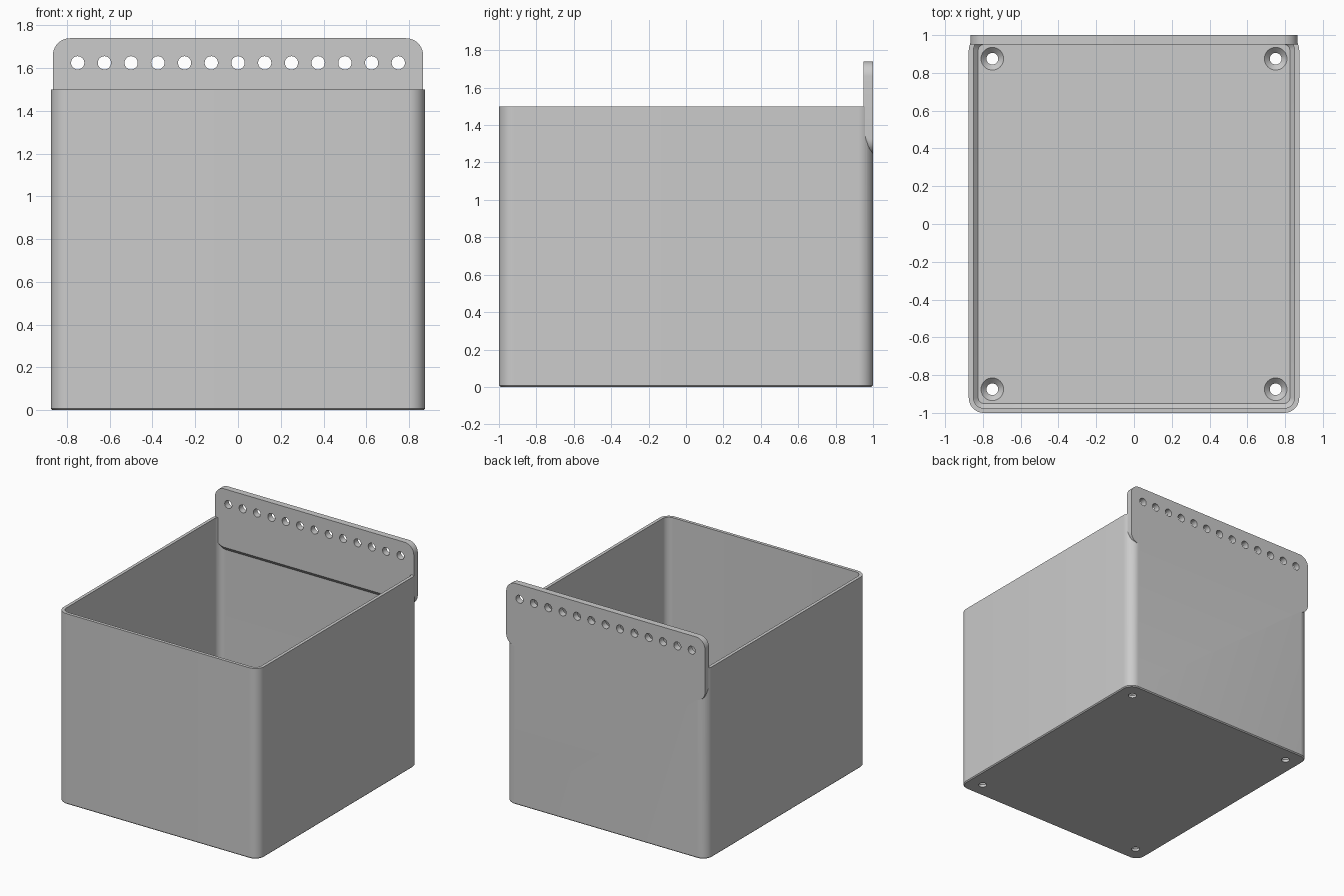
import bpy, bmesh, math
from mathutils import Matrix

if "Cube" in bpy.data.objects:
    bpy.data.objects.remove(bpy.data.objects["Cube"])

grey = bpy.data.materials.new("plain grey")
grey.use_nodes = True
grey.diffuse_color = (0.6, 0.6, 0.6, 1)
grey.node_tree.nodes["Principled BSDF"].inputs["Base Color"].default_value = (0.6, 0.6, 0.6, 1)


def rounded_rect(hx, hy, r, cy=0, steps=10):
    """Outline of a rectangle with round corners, counter-clockwise."""
    points = []
    for quarter, (sx, sy) in enumerate([(1, 1), (-1, 1), (-1, -1), (1, -1)]):
        for i in range(steps + 1):
            a = math.pi / 2 * (quarter + i / steps)
            points.append((sx * (hx - r) + r * math.cos(a),
                           cy + sy * (hy - r) + r * math.sin(a)))
    return points


def circle(x, y, r, sides=32):
    return [(x + r * math.cos(math.tau * i / sides),
             y + r * math.sin(math.tau * i / sides)) for i in range(sides)]


def loft(name, rings, matrix=None):
    """Closed solid through a list of (outline, height) rings."""
    bm = bmesh.new()
    loops = [[bm.verts.new((x, y, z)) for x, y in outline] for outline, z in rings]
    for low, high in zip(loops, loops[1:]):
        for i in range(len(low)):
            j = (i + 1) % len(low)
            bm.faces.new((low[i], low[j], high[j], high[i]))
    bm.faces.new(loops[0][::-1])
    bm.faces.new(loops[-1])
    if matrix:
        bm.transform(matrix)
    bmesh.ops.recalc_face_normals(bm, faces=bm.faces)
    mesh = bpy.data.meshes.new(name)
    bm.to_mesh(mesh)
    bm.free()
    mesh.materials.append(grey)
    ob = bpy.data.objects.new(name, mesh)
    bpy.context.collection.objects.link(ob)
    return ob


def combine(target, tool, operation):
    bpy.context.view_layer.objects.active = target
    mod = target.modifiers.new(operation, "BOOLEAN")
    mod.operation, mod.solver, mod.object = operation, "EXACT", tool
    bpy.ops.object.modifier_apply(modifier=mod.name)
    bpy.data.objects.remove(tool)


HX, HY, R, HEIGHT, WALL, FLOOR = 0.875, 1.0, 0.08, 1.5, 0.025, 0.05

# Outer shell with a fine chamfer under the base
box = loft("open_box", [
    (rounded_rect(HX - 0.008, HY - 0.008, R - 0.008), 0),
    (rounded_rect(HX, HY, R), 0.008),
    (rounded_rect(HX, HY, R), HEIGHT)])

# Hollow inside, bevelled where the walls meet the floor
ix, iy, ir = HX - WALL, HY - WALL, R - WALL
cavity = loft("cavity", [
    (rounded_rect(ix - 0.025, iy - 0.025, ir - 0.025), FLOOR),
    (rounded_rect(ix, iy, ir), FLOOR + 0.025),
    (rounded_rect(ix, iy, ir), HEIGHT + 0.1)])
combine(box, cavity, "DIFFERENCE")

# Thick hanging plate on the back, its inner lower edge sloped into the wall
upright = Matrix(((1, 0, 0, 0), (0, 0, 1, 0), (0, 1, 0, 0), (0, 0, 0, 1)))


def plate_outline(bottom, top=1.74):
    return rounded_rect(0.866, (top - bottom) / 2, R, (top + bottom) / 2)


plate = loft("hanging_plate", [
    (plate_outline(1.28), 0.95),
    (plate_outline(1.245), 0.98),
    (plate_outline(1.245), HY)], upright)
combine(box, plate, "UNION")

# Row of holes along the plate
for i in range(-6, 7):
    outline = circle(i * 0.125, 1.625, 0.031)
    hole = loft("plate_hole", [(outline, 0.9), (outline, 1.1)], upright)
    combine(box, hole, "DIFFERENCE")

# Countersunk holes in the floor corners
for x in (-0.75, 0.75):
    for y in (-0.875, 0.875):
        hole = loft("floor_hole", [
            (circle(x, y, 0.031), -0.1),
            (circle(x, y, 0.031), 0.02),
            (circle(x, y, 0.06), FLOOR),
            (circle(x, y, 0.06), FLOOR + 0.05)])
        combine(box, hole, "DIFFERENCE")

# Smooth rounded corners, crisp edges
bpy.ops.object.select_all(action="DESELECT")
box.select_set(True)
bpy.context.view_layer.objects.active = box
bpy.ops.object.shade_smooth_by_angle(angle=math.radians(30))
